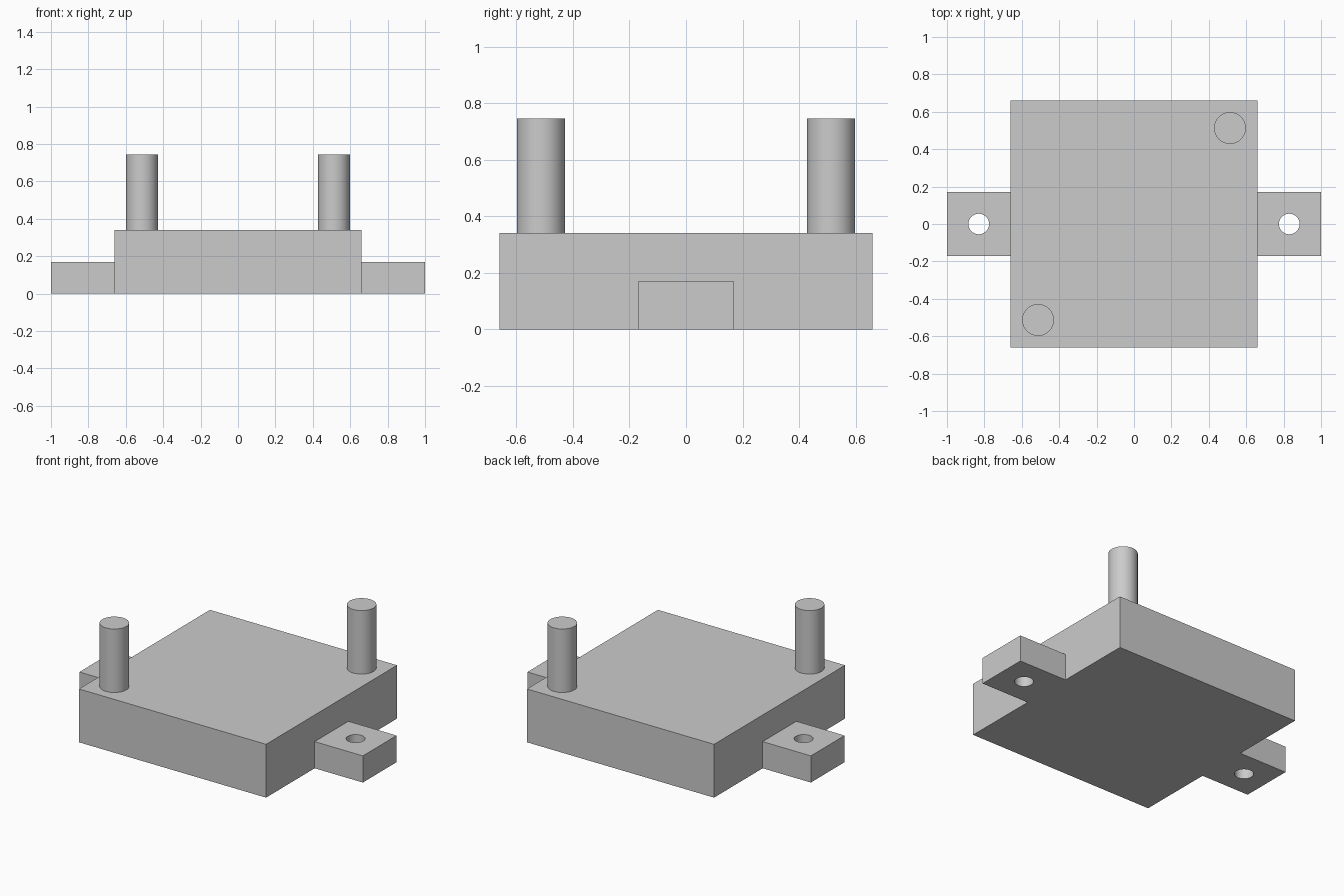
import bpy
import math

if "Cube" in bpy.data.objects:
    bpy.data.objects.remove(bpy.data.objects["Cube"])

BODY = 0.66      # half width of the square body
BODY_H = 0.34
TAB_H = 0.17
POST_TOP = 0.745

grey = bpy.data.materials.new("plain grey")
grey.diffuse_color = (0.6, 0.6, 0.6, 1)
grey.use_nodes = True
grey.node_tree.nodes["Principled BSDF"].inputs["Base Color"].default_value = grey.diffuse_color


def box(name, x0, x1, y0, y1, z0, z1):
    bpy.ops.mesh.primitive_cube_add(
        size=1, location=((x0 + x1) / 2, (y0 + y1) / 2, (z0 + z1) / 2))
    ob = bpy.context.object
    ob.name = name
    ob.scale = (x1 - x0, y1 - y0, z1 - z0)
    bpy.ops.object.transform_apply(location=False, rotation=False, scale=True)
    ob.data.materials.append(grey)
    return ob


def cylinder(name, x, y, z0, z1, radius):
    bpy.ops.mesh.primitive_cylinder_add(
        vertices=64, radius=radius, depth=z1 - z0, location=(x, y, (z0 + z1) / 2))
    ob = bpy.context.object
    ob.name = name
    ob.data.materials.append(grey)
    return ob


def smooth(ob):
    bpy.ops.object.select_all(action='DESELECT')
    ob.select_set(True)
    bpy.context.view_layer.objects.active = ob
    bpy.ops.object.shade_smooth_by_angle(angle=math.radians(30))


# Square body block
box("body", -BODY, BODY, -BODY, BODY, 0, BODY_H)

for side, label in ((-1, "left"), (1, "right")):
    # Mounting tab with a vertical screw hole
    x0, x1 = sorted((side * BODY, side * 1.0))
    tab = box(label + "_mounting_tab", x0, x1, -0.17, 0.17, 0, TAB_H)
    cutter = cylinder(label + "_hole_cutter", side * 0.83, 0, -0.1, TAB_H + 0.1, 0.055)
    cutter.hide_render = True
    cut = tab.modifiers.new("screw hole", 'BOOLEAN')
    cut.operation = 'DIFFERENCE'
    cut.solver = 'EXACT'
    cut.object = cutter
    bpy.context.view_layer.objects.active = tab
    bpy.ops.object.modifier_apply(modifier=cut.name)
    bpy.data.objects.remove(cutter)
    smooth(tab)

    # Round post on opposite corners of the body
    post = cylinder(label + "_post", side * 0.513, side * 0.513, BODY_H, POST_TOP, 0.085)
    smooth(post)
